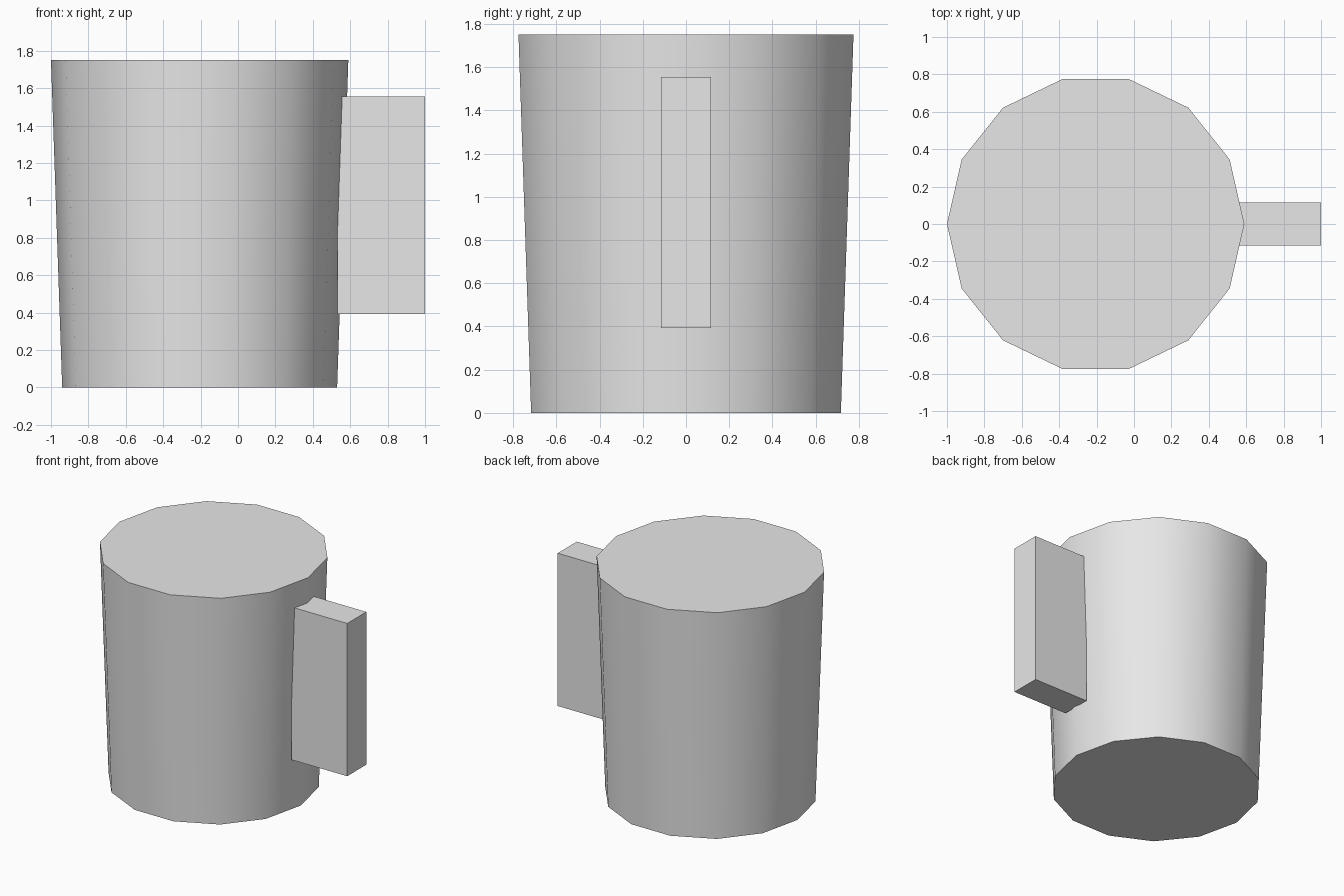
import bpy
import math

if "Cube" in bpy.data.objects:
    bpy.data.objects.remove(bpy.data.objects["Cube"])

grey = bpy.data.materials.new("light_grey")
grey.diffuse_color = (0.8, 0.8, 0.8, 1)
grey.use_nodes = True
grey.node_tree.nodes["Principled BSDF"].inputs["Base Color"].default_value = grey.diffuse_color

HEIGHT = 1.75
SIDES = 14

# Cup body: tapered solid with a corner on the x axis
bpy.ops.mesh.primitive_cone_add(vertices=SIDES, radius1=0.735, radius2=0.795,
                                depth=HEIGHT, location=(-0.205, 0, HEIGHT / 2),
                                rotation=(0, 0, math.pi / 2))
body = bpy.context.object
body.name = "cup_body"
body.data.materials.append(grey)
bpy.ops.object.transform_apply(location=False, rotation=True, scale=True)
bpy.ops.object.shade_smooth_by_angle(angle=math.radians(30))

# Handle: solid upright block set into the wall
x0, x1, z0, z1 = 0.533, 1.0, 0.392, 1.555
bpy.ops.mesh.primitive_cube_add(size=1, location=((x0 + x1) / 2, 0, (z0 + z1) / 2))
handle = bpy.context.object
handle.name = "handle"
handle.scale = (x1 - x0, 0.23, z1 - z0)
handle.data.materials.append(grey)
bpy.ops.object.transform_apply(location=False, rotation=False, scale=True)
